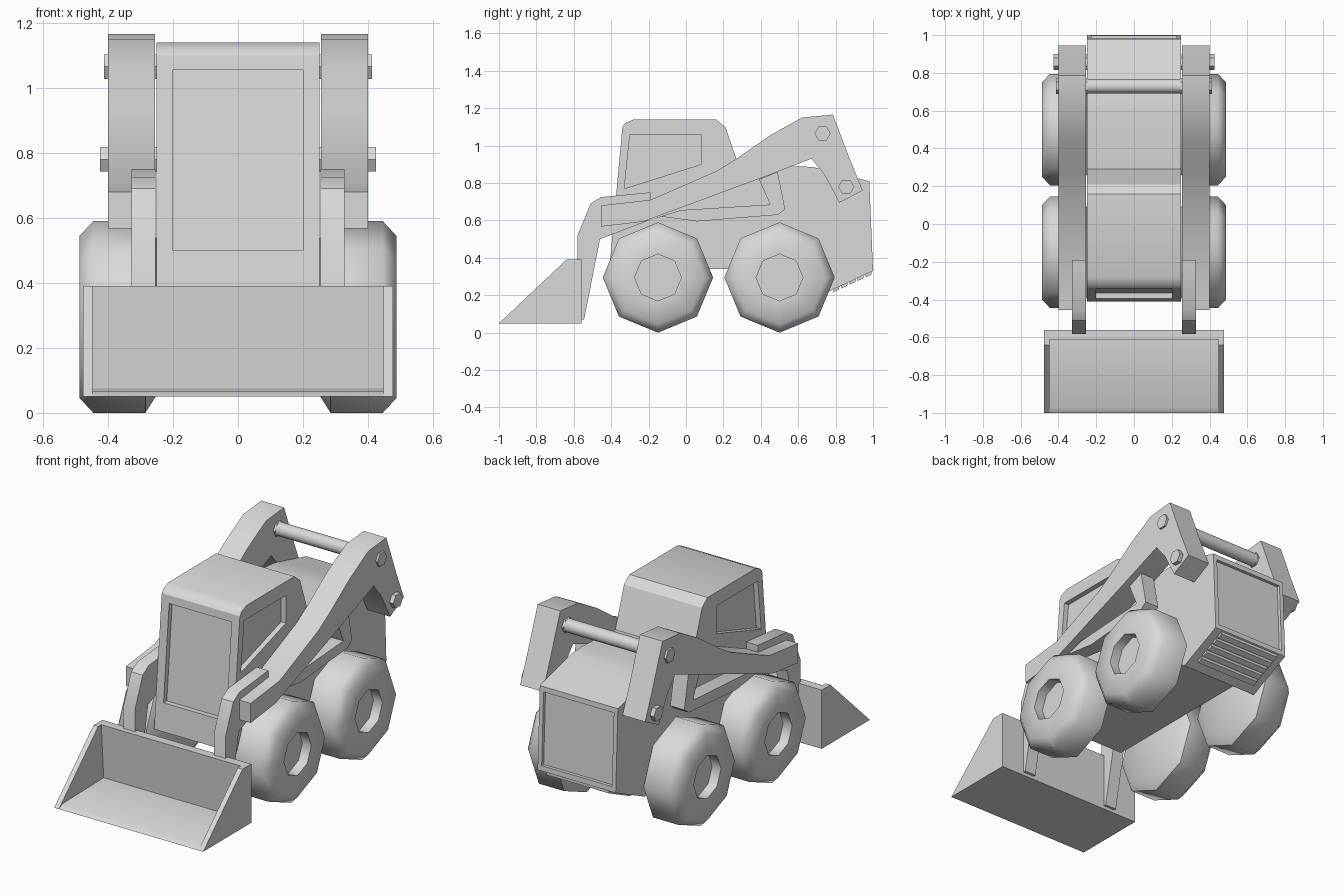
import bpy, bmesh, math
from mathutils import Matrix

if "Cube" in bpy.data.objects:
    bpy.data.objects.remove(bpy.data.objects["Cube"])

GREY = (0.7, 0.7, 0.7, 1)
paint = bpy.data.materials.new("plain_grey")
paint.use_nodes = True
paint.diffuse_color = GREY
next(n for n in paint.node_tree.nodes
     if n.type == 'BSDF_PRINCIPLED').inputs["Base Color"].default_value = GREY


def finish(name, bm, angle=30):
    """Turn a bmesh into a shaded, painted object."""
    bmesh.ops.recalc_face_normals(bm, faces=bm.faces)
    mesh = bpy.data.meshes.new(name)
    bm.to_mesh(mesh)
    bm.free()
    shade(mesh, angle)
    mesh.materials.append(paint)
    obj = bpy.data.objects.new(name, mesh)
    bpy.context.collection.objects.link(obj)
    return obj


def shade(mesh, angle):
    mesh.shade_smooth()
    mesh.set_sharp_from_angle(angle=math.radians(angle))


def prism(name, profile, x0, x1):
    """Extrude a (y, z) outline from x0 to x1."""
    bm = bmesh.new()
    face = bm.faces.new([bm.verts.new((x0, y, z)) for y, z in profile])
    out = bmesh.ops.extrude_face_region(bm, geom=[face])["geom"]
    verts = [v for v in out if isinstance(v, bmesh.types.BMVert)]
    bmesh.ops.translate(bm, verts=verts, vec=(x1 - x0, 0, 0))
    return finish(name, bm)


def rod(name, x0, x1, y, z, radius, sides):
    bm = bmesh.new()
    place = Matrix.Translation(((x0 + x1) / 2, y, z)) @ Matrix.Rotation(math.pi / 2, 4, 'Y')
    bmesh.ops.create_cone(bm, cap_ends=True, segments=sides, radius1=radius,
                          radius2=radius, depth=abs(x1 - x0), matrix=place)
    return finish(name, bm)


def wheel(name, side, y):
    """Eight-sided tyre with a recessed hub, turned about the x axis."""
    section = [(0, .25), (.24, .25), (.295, .285), (.295, .445),
               (.25, .487), (.125, .487), (.125, .43), (0, .43)]
    bm = bmesh.new()
    verts = [bm.verts.new((side * x, y, .295 + r)) for r, x in section]
    edges = [bm.edges.new(pair) for pair in zip(verts, verts[1:])]
    bmesh.ops.spin(bm, geom=verts + edges, cent=(0, y, .295), axis=(1, 0, 0),
                   angle=math.tau, steps=8, use_merge=True)
    bmesh.ops.remove_doubles(bm, verts=bm.verts, dist=.0005)
    return finish(name, bm, 50)


def cut(target, cutters):
    """Carve recesses, then discard the cutters."""
    for cutter in cutters:
        cutter.hide_render = True
        mod = target.modifiers.new("recess", 'BOOLEAN')
        mod.operation = 'DIFFERENCE'
        mod.solver = 'EXACT'
        mod.object = cutter
    graph = bpy.context.evaluated_depsgraph_get()
    graph.update()
    mesh = bpy.data.meshes.new_from_object(target.evaluated_get(graph))
    target.modifiers.clear()
    target.data = mesh
    shade(mesh, 30)
    for cutter in cutters:
        bpy.data.objects.remove(cutter)


# Cab and engine body in one outline
body = prism("cab_and_engine_body", [
    (-.41, .34), (-.34, 1.1), (-.325, 1.12), (-.28, 1.14), (.16, 1.14), (.21, 1.1),
    (.29, .87), (.6, .89), (.68, .885), (.78, .86), (.98, .81), (1, .33),
    (.73, .205), (.55, .34)], -.25, .25)

# Recessed door, side windows and rear panel
side_window = [(-.33, .77), (-.3, 1.06), (.08, 1.06), (.08, .9)]
cut(body, [
    prism("door_cutter", [(-.5, .5), (-.5, 1.055), (-.315, 1.055), (-.365, .5)], -.2, .2),
    prism("left_window_cutter", side_window, .22, .3),
    prism("right_window_cutter", side_window, -.3, -.22),
    prism("rear_cutter", [(.963, .78), (1.1, .78), (1.1, .36), (.98, .36)], -.225, .225),
])

# Slats under the sloping rear
for i in range(5):
    y = .79 + i * .043
    z = .205 + (y - .73) * .463
    prism(f"rear_slat_{i + 1}", [(y - .006, z + .02), (y - .001, z - .016),
                                 (y + .029, z - .002), (y + .03, z + .03)], -.2, .2)

# Parts on both sides
arm_outline = [
    (-.455, .567), (-.455, .68), (-.19, .71), (.165, .865), (.27, .93), (.45, 1.055),
    (.62, 1.15), (.785, 1.166), (.82, 1.075), (.877, .925), (.945, .76), (.82, .695),
    (.74, .845), (.67, .93), (.41, .83), (-.23, .593)]
front_link_outline = [
    (-.19, .75), (-.455, .725), (-.51, .69), (-.58, .52), (-.585, .07), (-.545, .07),
    (-.46, .5), (-.2, .6), (-.19, .7)]
brace_outline = [
    (-.2, .6), (-.13, .62), (.06, .595), (.49, .63), (.53, .66), (.49, .86), (.39, .82),
    (.45, .685), (-.03, .655)]
for label, s in (("left", 1), ("right", -1)):
    prism(label + "_lift_arm", arm_outline, s * .255, s * .4)
    prism(label + "_bucket_link", front_link_outline, s * .253, s * .327)
    prism(label + "_arm_brace", brace_outline, s * .27, s * .36)
    rod(label + "_lower_pin", s * .245, s * .425, .857, .78, .043, 6)
    rod(label + "_upper_pin", s * .245, s * .412, .73, 1.065, .043, 6)
    wheel(label + "_front_wheel", s, -.15)
    wheel(label + "_rear_wheel", s, .5)

# Tube joining the arms
rod("cross_tube", -.26, .26, .73, 1.065, .038, 16)

# Bucket: floor and back, then side walls
prism("bucket_shell", [(-1, .05), (-.56, .05), (-.56, .39), (-.612, .39),
                       (-.59, .075), (-.97, .068)], -.475, .475)
for label, s in (("left", 1), ("right", -1)):
    prism(label + "_bucket_wall", [(-1, .05), (-.56, .05), (-.56, .39), (-.64, .39)],
          s * .447, s * .477)
